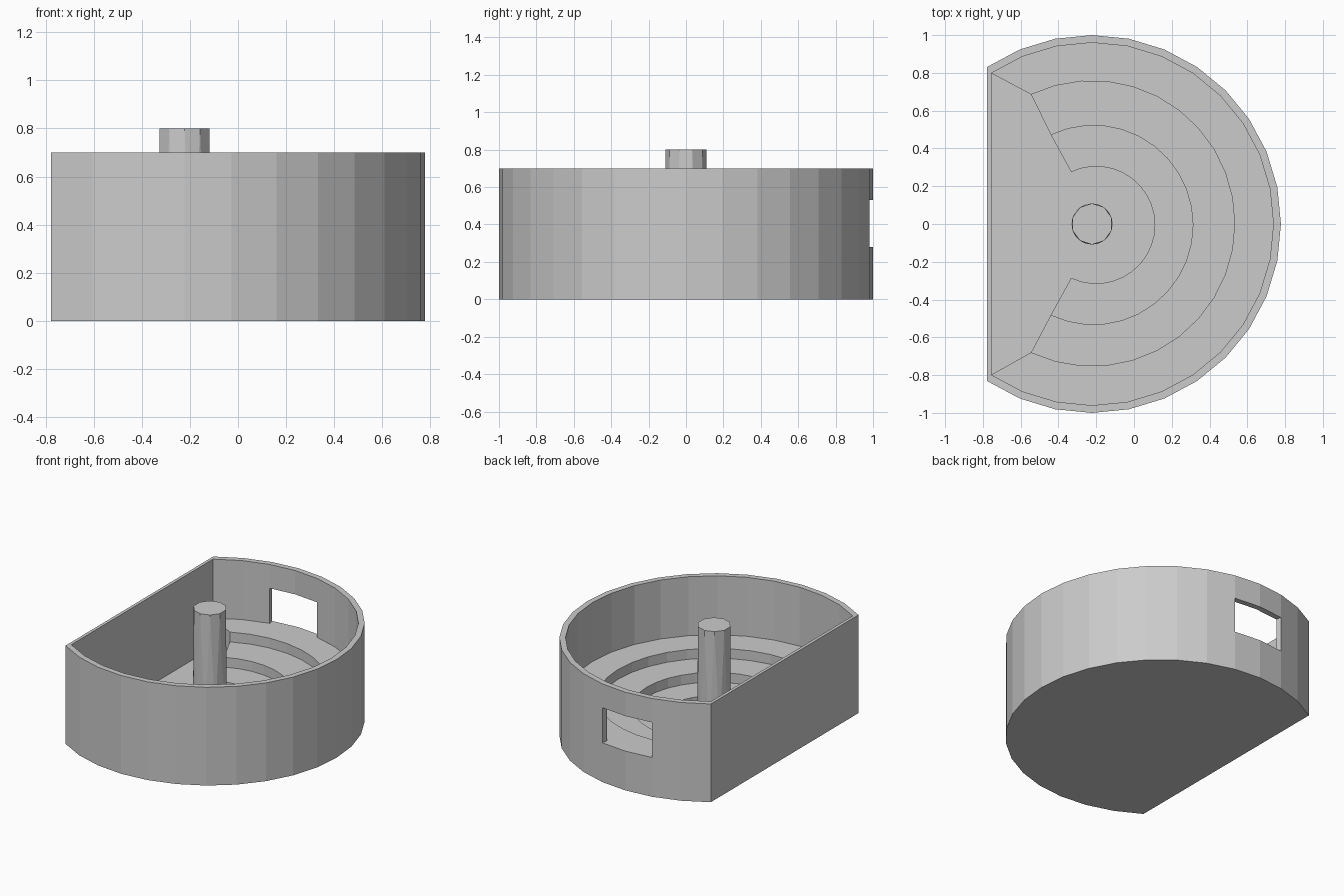
import bpy, bmesh
from math import sin, cos, radians

if "Cube" in bpy.data.objects:
    bpy.data.objects.remove(bpy.data.objects["Cube"])

CX = -0.222          # centre of the round wall
N = 22               # segments along the arc
FLOOR = 0.07


def arc(cx, cy, r, half):
    """Points on an arc running from -half to +half degrees."""
    out = []
    for i in range(N + 1):
        a = radians(-half + 2 * half * i / N)
        out.append((cx + r * cos(a), cy + r * sin(a)))
    return out


def make(name, build):
    bm = bmesh.new()

    def face(*pts):
        bm.faces.new([bm.verts.new(p) for p in pts])
    build(face)
    bmesh.ops.remove_doubles(bm, verts=bm.verts, dist=0.0005)
    me = bpy.data.meshes.new(name)
    bm.to_mesh(me)
    bm.free()
    ob = bpy.data.objects.new(name, me)
    bpy.context.collection.objects.link(ob)
    return ob


outer = arc(CX, 0, 1.0, 123.75)
inner = arc(CX, 0, 0.96, 123.75)


# Round wall with flat side, rim, window opening, floor and underside
def shell(face):
    zo, zi = [0, 0.28, 0.53, 0.7], [FLOOR, 0.28, 0.53, 0.7]
    window = (18, 19)
    for i in range(N + 1):
        j = (i + 1) % (N + 1)
        a, b, c, d = outer[i], outer[j], inner[i], inner[j]
        for k in range(3):
            if k == 1 and i in window:
                continue
            face((*a, zo[k]), (*b, zo[k]), (*b, zo[k+1]), (*a, zo[k+1]))
            face((*d, zi[k]), (*c, zi[k]), (*c, zi[k+1]), (*d, zi[k+1]))
        face((*a, 0.7), (*b, 0.7), (*d, 0.7), (*c, 0.7))
        if i in window:      # sill and head
            face((*a, .28), (*b, .28), (*d, .28), (*c, .28))
            face((*c, .53), (*d, .53), (*b, .53), (*a, .53))
    # window jambs
    a, c = outer[18], inner[18]
    face((*a, .28), (*c, .28), (*c, .53), (*a, .53))
    a, c = outer[20], inner[20]
    face((*c, .28), (*a, .28), (*a, .53), (*c, .53))
    face(*[(*p, FLOOR) for p in inner])
    face(*[(*p, 0) for p in reversed(outer)])


make("arena_wall", shell)

# Three curved steps descending to the floor
arcs = [inner, arc(CX, 0.003, 0.755, 115.3),
        arc(-0.215, -0.005, 0.527, 115.3), arc(-0.2, -0.005, 0.31, 115.3)]
levels = [0.28, 0.21, 0.14, FLOOR]


def steps(face):
    for s in range(3):
        o, n, z, low = arcs[s], arcs[s + 1], levels[s], levels[s + 1]
        for i in range(N):
            face((*n[i], z), (*o[i], z), (*o[i+1], z), (*n[i+1], z))
            face((*n[i+1], low), (*n[i], low), (*n[i], z), (*n[i+1], z))
        face((*n[0], FLOOR), (*o[0], FLOOR), (*o[0], z), (*n[0], z))
        face((*o[N], FLOOR), (*n[N], FLOOR), (*n[N], z), (*o[N], z))


make("curved_steps", steps)


# Slightly twisted ten-sided post
def post(face):
    def ring(z, turn):
        return [(CX + 0.109 * cos(radians(36 * i + turn)),
                 0.109 * sin(radians(36 * i + turn)), z) for i in range(10)]
    low, top = ring(FLOOR, 0), ring(0.8, 18)
    for i in range(10):
        j = (i + 1) % 10
        face(low[i], low[j], top[i])
        face(low[j], top[j], top[i])
    face(*top)


make("centre_post", post)
